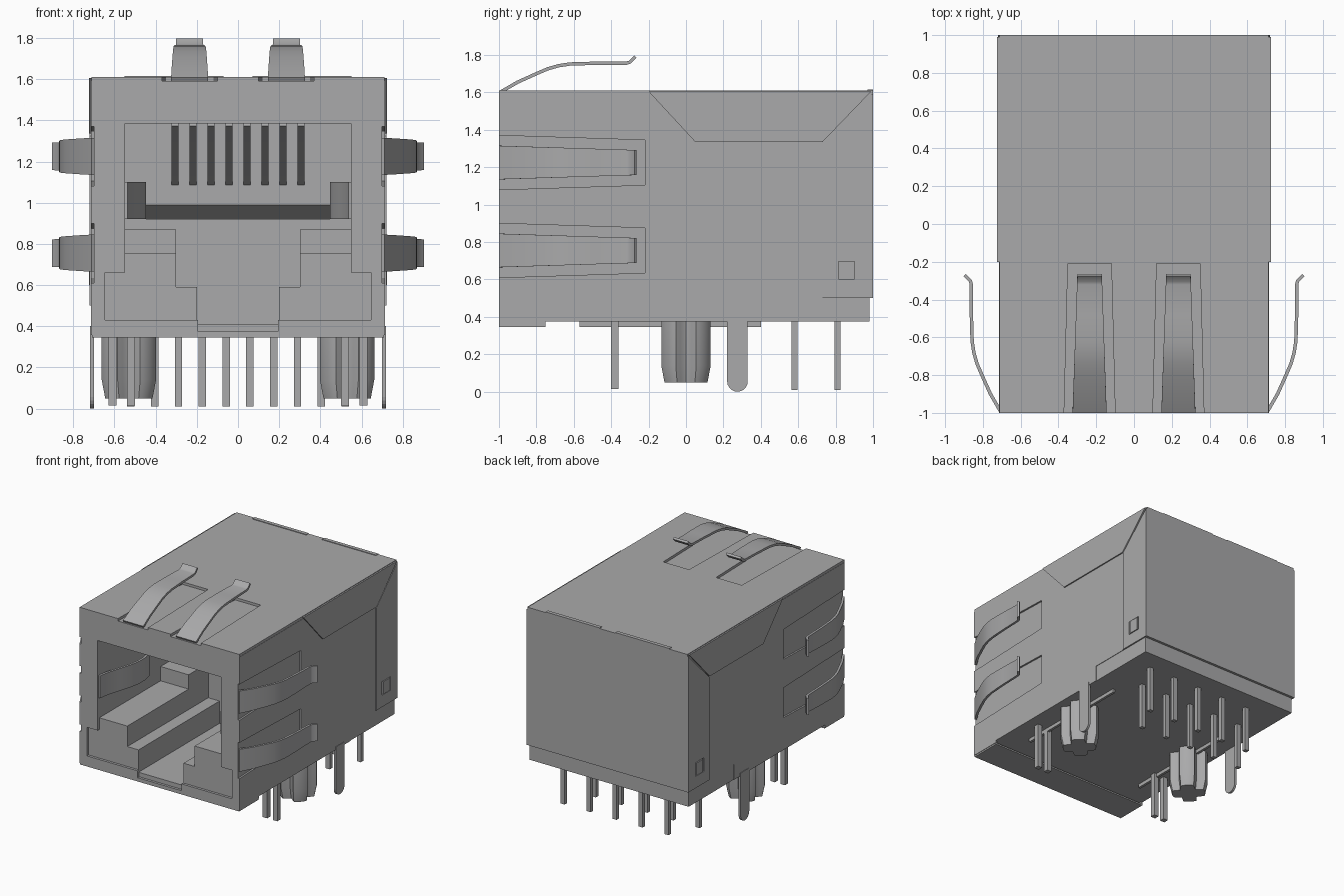
import bpy, bmesh, math
from mathutils import Matrix, Vector

cube = bpy.data.objects.get("Cube")
if cube:
    bpy.data.objects.remove(cube, do_unlink=True)

grey = bpy.data.materials.new("metal grey")
grey.use_nodes = True
GREY = (0.40, 0.40, 0.405, 1)
grey.diffuse_color = GREY
grey.node_tree.nodes["Principled BSDF"].inputs["Base Color"].default_value = GREY

# Columns: profile u, profile v, extrusion direction
FRAMES = {
    "x": Matrix(((0, 0, 1), (1, 0, 0), (0, 1, 0))).to_4x4(),
    "y": Matrix(((1, 0, 0), (0, 0, -1), (0, 1, 0))).to_4x4(),
    "z": Matrix.Identity(4),
}


def add(name, mesh, smooth=False):
    obj = bpy.data.objects.new(name, mesh)
    bpy.context.scene.collection.objects.link(obj)
    mesh.materials.clear()
    mesh.materials.append(grey)
    if smooth:
        bpy.ops.object.select_all(action="DESELECT")
        obj.select_set(True)
        bpy.context.view_layer.objects.active = obj
        bpy.ops.object.shade_smooth_by_angle(angle=math.radians(35))
    return obj


def plate(name, axis, a, b, *loops):
    """Extrude outlines (later ones are holes) along an axis from a to b."""
    curve = bpy.data.curves.new(name, "CURVE")
    curve.dimensions = "2D"
    curve.fill_mode = "BOTH"
    curve.extrude = abs(b - a) / 2
    for loop in loops:
        spline = curve.splines.new("POLY")
        spline.points.add(len(loop) - 1)
        for point, (u, v) in zip(spline.points, loop):
            point.co = (u, v, 0, 1)
        spline.use_cyclic_u = True
    helper = bpy.data.objects.new(name + "_outline", curve)
    bpy.context.scene.collection.objects.link(helper)
    graph = bpy.context.evaluated_depsgraph_get()
    mesh = bpy.data.meshes.new_from_object(helper.evaluated_get(graph))
    bpy.data.objects.remove(helper, do_unlink=True)
    mid = (a + b) / 2 * (-1 if axis == "y" else 1)
    mesh.transform(FRAMES[axis] @ Matrix.Translation((0, 0, mid)))
    bm = bmesh.new()
    bm.from_mesh(mesh)
    bmesh.ops.remove_doubles(bm, verts=bm.verts, dist=0.0001)
    bmesh.ops.recalc_face_normals(bm, faces=bm.faces)
    bm.to_mesh(mesh)
    bm.free()
    for poly in mesh.polygons:
        poly.use_smooth = False
    return add(name, mesh)


def rect(u0, u1, v0, v1):
    return [(u0, v0), (u1, v0), (u1, v1), (u0, v1)]


def box(name, x0, x1, y0, y1, z0, z1):
    return plate(name, "z", z0, z1, rect(x0, x1, y0, y1))


def both(half):
    """Mirror a half outline across u = 0."""
    return half + [(-u, v) for u, v in reversed(half)]


def skin(name, rings, smooth=True):
    bm = bmesh.new()
    rows = [[bm.verts.new(p) for p in ring] for ring in rings]
    n = len(rows[0])
    for lo, hi in zip(rows, rows[1:]):
        for i in range(n):
            bm.faces.new((lo[i], lo[(i + 1) % n], hi[(i + 1) % n], hi[i]))
    bm.faces.new(rows[0])
    bm.faces.new(rows[-1])
    bmesh.ops.recalc_face_normals(bm, faces=bm.faces)
    mesh = bpy.data.meshes.new(name)
    bm.to_mesh(mesh)
    bm.free()
    return add(name, mesh, smooth)


def strip(name, path, w0, w1, place, thick=0.018):
    """Bent metal strip: path of (y, height), half width from w0 to w1."""
    rings = []
    for i, (y, h) in enumerate(path):
        before, after = path[max(i - 1, 0)], path[min(i + 1, len(path) - 1)]
        d = Vector((after[0] - before[0], after[1] - before[1])).normalized()
        ny, nh = -d.y * thick / 2, d.x * thick / 2
        t = (y - path[0][0]) / (path[-1][0] - path[0][0])
        w = w0 + (w1 - w0) * t
        rings.append([place(-w, y - ny, h - nh), place(w, y - ny, h - nh),
                      place(w, y + ny, h + nh), place(-w, y + ny, h + nh)])
    return skin(name, rings)


# Plastic housing: front tunnel, then solid rear with an undercut
cavity = both([(0.55, 1.385), (0.55, 0.755), (0.30, 0.755),
               (0.30, 0.59), (0.20, 0.59), (0.20, 0.41)])
plate("housing_tunnel", "y", -0.98, 0.05, rect(-0.70, 0.70, 0.375, 1.59), cavity)
plate("housing_rear", "x", -0.70, 0.70,
      [(0.05, 0.375), (0.05, 0.92), (0.15, 0.92), (0.05, 0.99),
       (0.05, 1.59), (0.98, 1.59), (0.98, 0.375)])
box("housing_rear_foot", -0.71, 0.71, 0.41, 0.98, 0.375, 0.50)

# Front shield plate with stepped opening
opening = both([(0.55, 1.385), (0.55, 0.66), (0.645, 0.66),
                (0.645, 0.43), (0.195, 0.43), (0.195, 0.375)])
plate("shield_front", "y", -1.0, -0.98, rect(-0.70, 0.70, 0.345, 1.59), opening)
box("shield_bottom_lip", -0.71, 0.71, -1.0, -0.75, 0.345, 0.357)

# Shield top with two spring windows open to the front
top = [(-0.712, -1), (-0.712, 1), (0.712, 1), (0.712, -1)]
for cx in (0.235, -0.235):
    top += [(cx + 0.135, -1), (cx + 0.115, -0.21), (cx - 0.115, -0.21), (cx - 0.135, -1)]
plate("shield_top", "z", 1.59, 1.61, top)
plate("shield_back", "y", 0.98, 1.0, rect(-0.712, 0.712, 0.50, 1.59))

# Spring fingers share one bent profile
bend = [(-0.995, -0.01), (-0.90, 0.045), (-0.80, 0.09), (-0.74, 0.116), (-0.68, 0.133),
        (-0.62, 0.142), (-0.48, 0.146), (-0.32, 0.146), (-0.30, 0.152), (-0.27, 0.182)]
for cx in (-0.235, 0.235):
    strip("top_spring", bend, 0.09, 0.065, lambda w, y, h: (cx + w, y, 1.61 + h))
    box("rear_hinge_tab", cx * 1.32 - 0.24, cx * 1.32 + 0.24, 0.97, 1.0, 1.605, 1.615)

for s, side in ((1, "left"), (-1, "right")):
    # Side shield with two spring windows
    wall = [(-1, 1.59), (1, 1.59), (1, 0.50), (0.41, 0.50), (0.41, 0.375),
            (-0.75, 0.375), (-0.75, 0.357), (-1, 0.357)]
    for cz in (0.755, 1.225):
        wall += [(-1, cz - 0.145), (-0.22, cz - 0.12), (-0.22, cz + 0.12), (-1, cz + 0.145)]
        strip(side + "_spring", bend, 0.09, 0.067,
              lambda w, y, h: (s * (0.715 + h), y, cz + w))
    plate(side + "_shield", "x", s * 0.70, s * 0.714, wall)

    # Folded flaps from the top and from the back cover
    plate(side + "_top_flap", "x", s * 0.712, s * 0.724,
          [(-0.20, 1.605), (0.05, 1.335), (0.73, 1.335), (0.99, 1.605)])
    plate(side + "_back_flap", "x", s * 0.712, s * 0.721,
          [(0.73, 0.50), (0.73, 1.325), (1.0, 1.595), (1.0, 0.50)],
          rect(0.80, 0.91, 0.595, 0.705))
    box(side + "_flap_catch", s * 0.712, s * 0.724, 0.815, 0.90, 0.60, 0.70)

    # Raised ledge at the back of the tunnel and inward contact tab
    box(side + "_ledge", s * 0.30, s * 0.56, -0.20, 0.06, 0.75, 0.87)
    tab = [(-0.99, 0.545), (-0.90, 0.53), (-0.80, 0.50), (-0.70, 0.47),
           (-0.62, 0.455), (-0.54, 0.455), (-0.46, 0.475)]
    strip(side + "_inner_tab", tab, 0.09, 0.09,
          lambda w, y, h: (s * h, y, 1.01 + w))

    # Rounded grounding pin
    arc = [(0.275 + 0.055 * math.cos(a), 0.055 + 0.055 * math.sin(a))
           for a in (math.pi + math.pi * i / 10 for i in range(11))]
    plate(side + "_ground_pin", "x", s * 0.70, s * 0.718,
          arc + [(0.33, 0.40), (0.22, 0.40)])

    # Fluted locating peg and standoff rib
    peg = []
    for z, k in ((0.05, 0.87), (0.14, 1), (0.38, 1)):
        ring = []
        for i in range(48):
            a = math.tau * i / 48
            r = k * (0.143 - 0.05 * max(0, math.cos(4 * a)))
            ring.append((s * 0.53 + r * math.cos(a), r * math.sin(a), z))
        peg.append(ring)
    skin(side + "_peg", peg)
    box(side + "_rib", s * 0.52, s * 0.54, -0.57, 0.40, 0.347, 0.38)

    # Indicator lamp pins
    for px in (0.52, 0.61):
        box(side + "_lamp_pin", s * px - 0.02, s * px + 0.02, -0.40, -0.36, 0.015, 0.38)

# Two staggered rows of signal pins
for i in range(10):
    px = -0.52 + i * 0.1156
    py = 0.81 if i % 2 else 0.58
    box("signal_pin", px - 0.018, px + 0.018, py - 0.016, py + 0.016, 0.01, 0.38)

# Sloping contact wires
for i in range(8):
    cx = -0.306 + i * 0.0874
    strip("contact_wire", [(-0.45, 1.38), (-0.38, 1.355), (0.06, 1.09)], 0.017, 0.017,
          lambda w, y, h: (cx + w, y, h))
